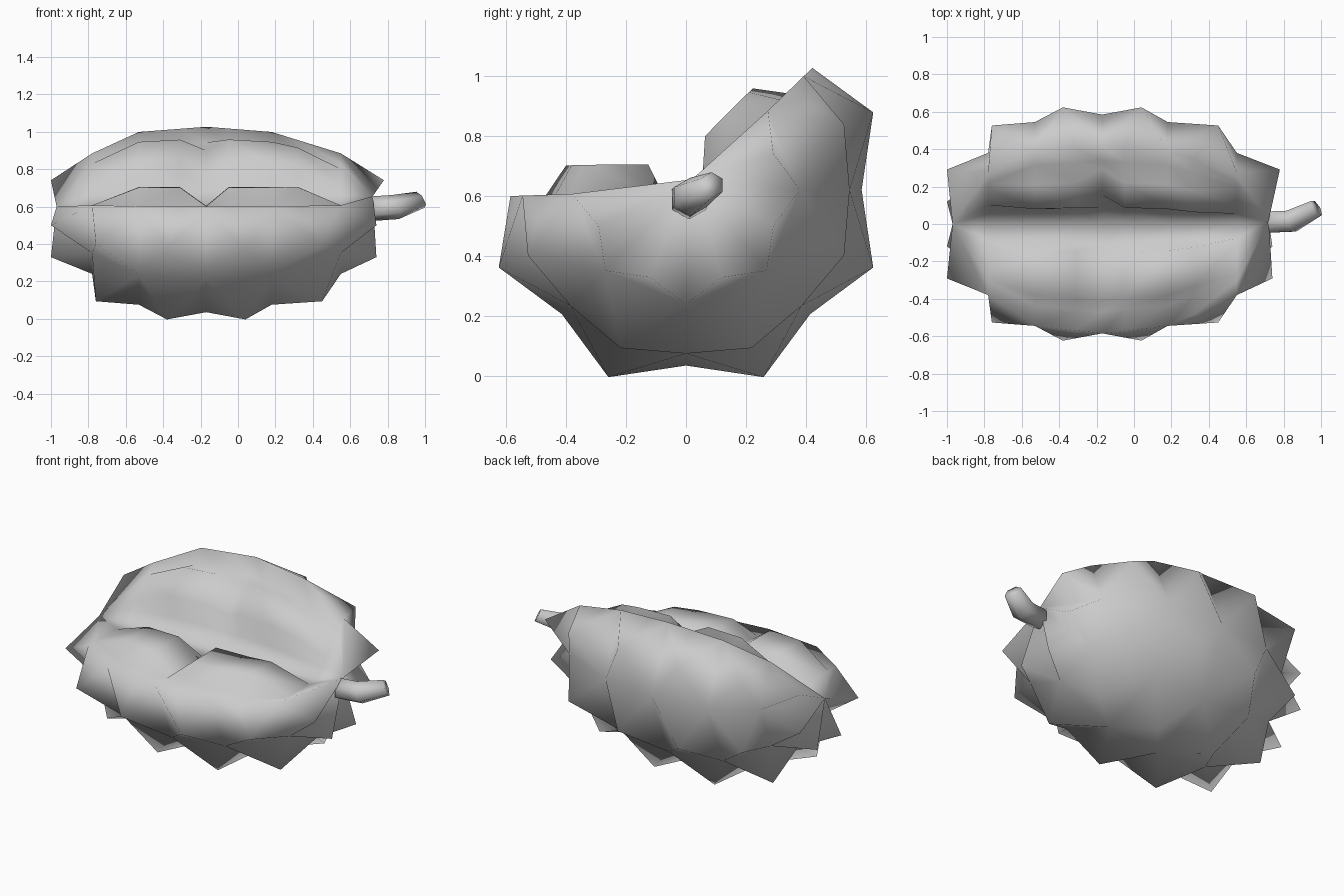
import bpy, bmesh
from math import sin, cos, radians, pi
from mathutils import Vector

cube = bpy.data.objects.get("Cube")
if cube:
    bpy.data.objects.remove(cube)

mat = bpy.data.materials.new("plain grey")
mat.use_nodes = True
grey = (0.6, 0.6, 0.6, 1)
mat.diffuse_color = grey
mat.node_tree.nodes["Principled BSDF"].inputs["Base Color"].default_value = grey

CZ = 0.62                                   # height of the fruit's long axis
RINGS = [(-0.78, 0.38), (-0.53, 0.545), (-0.17, 0.585), (0.18, 0.545), (0.55, 0.38)]
SPIKES = [(-0.76, 0.57), (-0.38, 0.675), (0.04, 0.675), (0.45, 0.57)]
FRONT, BACK = 182, 404                      # directions of the two cut rims
ANGLES = [FRONT, 225, 270, 315, 360, BACK]  # kept part, the open wedge is missing
POLES = [Vector((-0.97, 0, 0.6)), Vector((0.72, 0.02, 0.655))]
# Stations along the cut, and whether the flesh lumps are raised there
STATIONS = [(-0.78, 0), (-0.53, 1), (-0.31, 1), (-0.17, 0),
            (-0.05, 1), (0.18, 1), (0.32, 1), (0.55, 0)]


def polar(x, r, deg):
    a = radians(deg)
    return Vector((x, r * cos(a), CZ + r * sin(a)))


def barrel(x, deg):
    for (xa, ra), (xb, rb) in zip(RINGS, RINGS[1:]):
        if x <= xb:
            return polar(xa, ra, deg).lerp(polar(xb, rb, deg), (x - xa) / (xb - xa))


def panel_edge(xa, xb, deg):
    xs = [x for x, up in STATIONS if xa < x < xb] if deg in (FRONT, BACK) else []
    return [barrel(x, deg) for x in [xa] + xs + [xb]]


def finish(bm, name):
    bmesh.ops.remove_doubles(bm, verts=bm.verts, dist=0.0005)
    bmesh.ops.recalc_face_normals(bm, faces=bm.faces)
    for f in bm.faces:
        f.smooth = True
    me = bpy.data.meshes.new(name)
    bm.to_mesh(me)
    bm.free()
    me.materials.append(mat)
    ob = bpy.data.objects.new(name, me)
    bpy.context.collection.objects.link(ob)


def face(bm, pts):
    bm.faces.new([bm.verts.new(p) for p in pts])


def spike(bm, outline, tip):
    for i, p in enumerate(outline):
        face(bm, [p, outline[(i + 1) % len(outline)], tip])


bm = bmesh.new()

# Husk: each panel of the barrel, and each end triangle, is raised to a spike
for a, b in zip(ANGLES, ANGLES[1:]):
    mid = round((a + b) / 45) * 22.5
    for i, (sx, sr) in enumerate(SPIKES):
        xa, xb = RINGS[i][0], RINGS[i + 1][0]
        outline = panel_edge(xa, xb, a) + panel_edge(xa, xb, b)[::-1]
        spike(bm, outline, polar(sx, sr, mid))
    right_tip = 0.78 if b == BACK else 0.74
    for (x, r), pole, tip_x in ((RINGS[0], POLES[0], -1.0), (RINGS[-1], POLES[1], right_tip)):
        spike(bm, [polar(x, r, a), polar(x, r, b), pole], polar(tip_x, 0.315, mid))

# Open cut: two faces meeting in a crease, each with a pair of flesh lumps
for deg, normal, inner in ((FRONT, Vector((0, 0, 0.1)), 0.26),
                           (BACK, Vector((0, -0.065, 0.065)), 0.37)):
    profile = [(1, 0), (0.8, 0), (0.7, 1), (inner, 1), (0.2, 0), (0, 0)]
    rows = []
    for x, up in STATIONS:
        axis = Vector((x, 0, 0.605))
        rows.append([axis.lerp(barrel(x, deg), s) + normal * (h * up) for s, h in profile])
    for ra, rb in zip(rows, rows[1:]):
        for j in range(len(profile) - 1):
            face(bm, [ra[j], rb[j], rb[j + 1], ra[j + 1]])
    for row, pole in ((rows[0], POLES[0]), (rows[-1], POLES[1])):
        for p, q in zip(row, row[1:]):
            face(bm, [p, q, pole])
finish(bm, "fruit_body")

# Stem: bent six-sided stalk with a slanted end
bm = bmesh.new()
PATH = [((0.71, 0.01, 0.588), 0.066, 0), ((0.84, 0.015, 0.597), 0.064, 0.02),
        ((0.975, 0.085, 0.636), 0.043, 0.022)]
rings = []
for centre, r, slant in PATH:
    rings.append([Vector(centre) + Vector((-slant * (sin(t) + cos(t)), r * cos(t), r * sin(t)))
                  for t in (k * pi / 3 + pi / 6 for k in range(6))])
for ra, rb in zip(rings, rings[1:]):
    for k in range(6):
        n = (k + 1) % 6
        face(bm, [ra[k], ra[n], rb[n], rb[k]])
face(bm, rings[0])
face(bm, rings[-1])
finish(bm, "stem")
